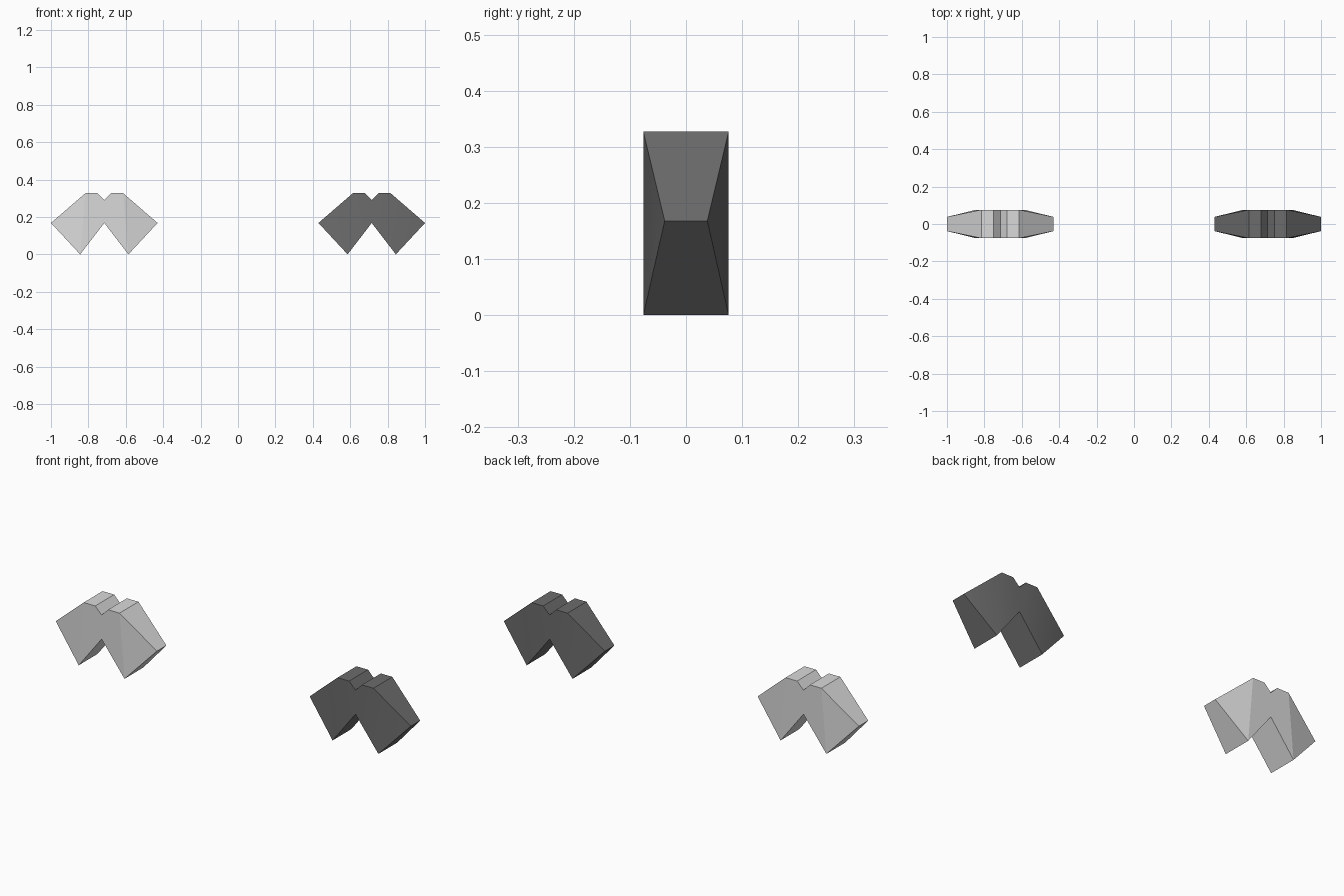
import bpy, bmesh, math

if "Cube" in bpy.data.objects:
    bpy.data.objects.remove(bpy.data.objects["Cube"])

T, TIP = 0.076, 0.038   # half thickness of the body and of the pointed tips
# right half of the front outline (x, z, half thickness), from top notch to lower notch
HALF = [(0.0, 0.29, T), (0.036, 0.327, T), (0.101, 0.327, T),
        (0.285, 0.168, TIP), (0.129, 0.0, T), (0.0, 0.168, T)]


def material(name, value):
    m = bpy.data.materials.new(name)
    m.diffuse_color = (value, value, value, 1)
    m.use_nodes = True
    m.node_tree.nodes["Principled BSDF"].inputs["Base Color"].default_value = m.diffuse_color
    return m


def wing_block(name, x, mat, smooth):
    bm = bmesh.new()
    for side in (1, -1):
        front = [bm.verts.new((side * px, -t, pz)) for px, pz, t in HALF]
        back = [bm.verts.new((side * px, t, pz)) for px, pz, t in HALF]
        for ring in (front, back):
            bm.faces.new([ring[i] for i in (0, 1, 2, 4, 5)])   # flat body
            bm.faces.new([ring[i] for i in (2, 3, 4)])         # tapered tip
        for i in range(5):                                     # outline walls
            bm.faces.new((front[i], front[i + 1], back[i + 1], back[i]))
    bmesh.ops.remove_doubles(bm, verts=bm.verts, dist=0.0001)
    bmesh.ops.recalc_face_normals(bm, faces=bm.faces)
    me = bpy.data.meshes.new(name)
    bm.to_mesh(me)
    bm.free()
    me.materials.append(mat)
    ob = bpy.data.objects.new(name, me)
    ob.location.x = x
    bpy.context.collection.objects.link(ob)
    if smooth:
        bpy.ops.object.select_all(action='DESELECT')
        ob.select_set(True)
        bpy.context.view_layer.objects.active = ob
        bpy.ops.object.shade_smooth_by_angle(angle=math.radians(30))


# pale block on the left, dark block on the right
wing_block("light_block", -0.715, material("light grey", 0.70), False)
wing_block("dark_block", 0.715, material("dark grey", 0.15), True)
